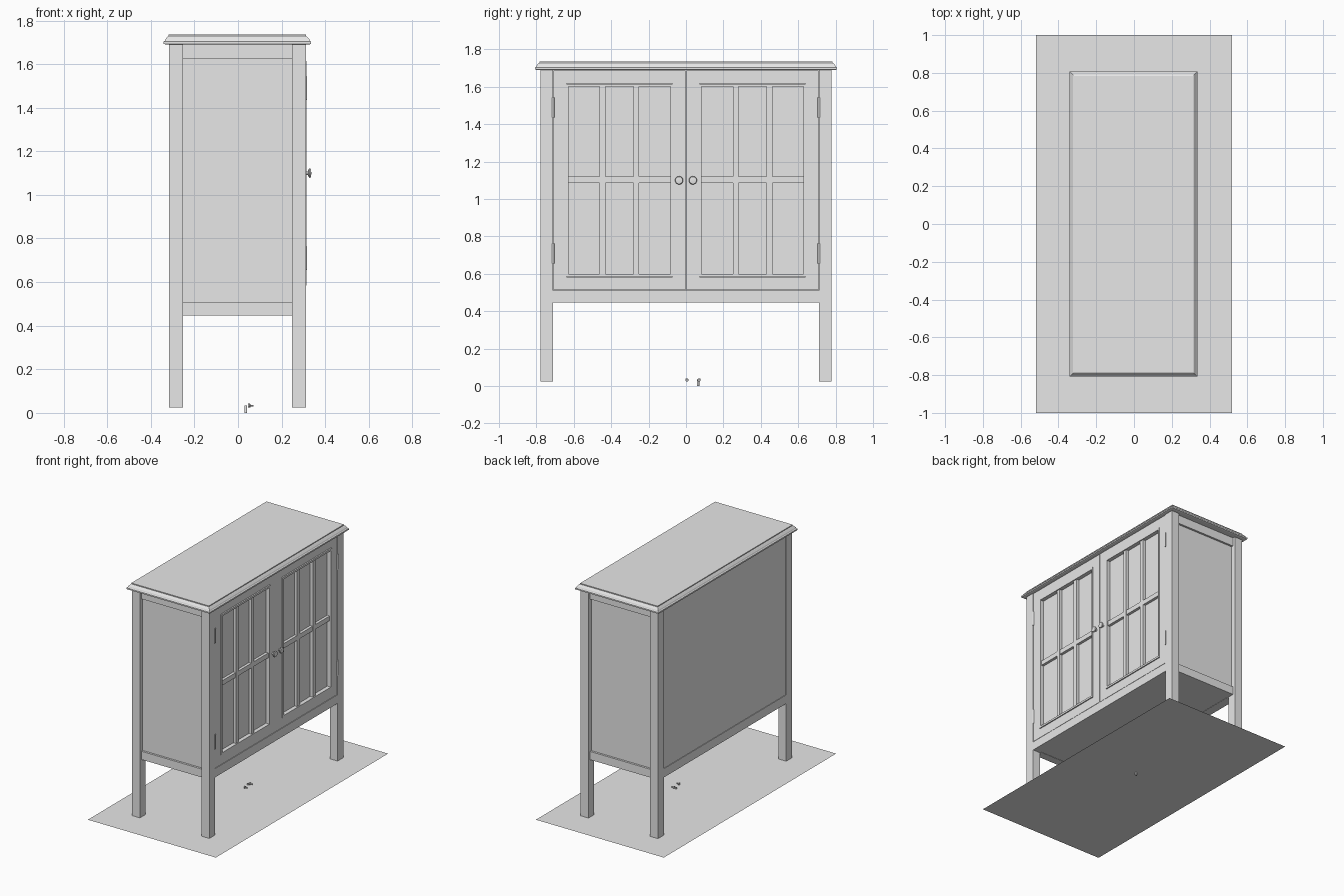
import bpy, bmesh, math
from mathutils import Matrix, Vector

old = bpy.data.objects.get("Cube")
if old:
    bpy.data.objects.remove(old, do_unlink=True)

grey = bpy.data.materials.new("plain grey")
grey.use_nodes = True
grey.diffuse_color = (0.8, 0.8, 0.8, 1)
grey.node_tree.nodes["Principled BSDF"].inputs["Base Color"].default_value = (0.8, 0.8, 0.8, 1)


def finish(name, bm, smooth=False):
    bmesh.ops.recalc_face_normals(bm, faces=bm.faces)
    mesh = bpy.data.meshes.new(name)
    bm.to_mesh(mesh)
    bm.free()
    mesh.materials.append(grey)
    ob = bpy.data.objects.new(name, mesh)
    bpy.context.collection.objects.link(ob)
    if smooth:
        bpy.ops.object.select_all(action="DESELECT")
        ob.select_set(True)
        bpy.context.view_layer.objects.active = ob
        bpy.ops.object.shade_smooth_by_angle(angle=math.radians(40))
    return ob


def add_box(bm, x, y, z):
    """Add a box from (low, high) pairs, in any order."""
    spans = [sorted(p) for p in (x, y, z)]
    size = [b - a for a, b in spans]
    mid = Vector([(a + b) / 2 for a, b in spans])
    bmesh.ops.create_cube(bm, size=1, matrix=Matrix.Translation(mid) @ Matrix.Diagonal((*size, 1)))


def boxes(name, parts):
    bm = bmesh.new()
    for part in parts:
        add_box(bm, *part)
    return finish(name, bm)


def lathe(name, profile, place, axis):
    """Turn (distance, radius) points round an axis starting at place."""
    bm = bmesh.new()
    verts = [bm.verts.new((r, 0, d)) for d, r in profile]
    edges = [bm.edges.new(pair) for pair in zip(verts, verts[1:])]
    bmesh.ops.spin(bm, geom=verts + edges, axis=(0, 0, 1), cent=(0, 0, 0),
                   angle=math.tau, steps=24)
    bmesh.ops.remove_doubles(bm, verts=bm.verts, dist=0.0001)
    turn = Vector((0, 0, 1)).rotation_difference(Vector(axis)).to_matrix().to_4x4()
    bmesh.ops.transform(bm, matrix=Matrix.Translation(place) @ turn, verts=bm.verts)
    return finish(name, bm, smooth=True)


BACK, FRONT = -0.317, 0.312      # outer faces of the legs
SIDE, INNER = 0.778, 0.711       # outer and inner leg faces
FLOOR, BASE, SILL, TOP = 0.024, 0.446, 0.51, 1.69

# Ground sheet
bm = bmesh.new()
bmesh.ops.create_grid(bm, x_segments=1, y_segments=1, size=1,
                      matrix=Matrix.Translation((0, 0, FLOOR)) @ Matrix.Diagonal((0.52, 1, 1, 1)))
finish("ground_sheet", bm)

# Carcass: side panels, back and the flat panes behind the doors
boxes("carcass", [((BACK + 0.006, 0.285), (-0.745, 0.745), (BASE + 0.002, TOP))])

# Legs
for s, side in ((-1, "right"), (1, "left")):
    for x, end in (((BACK, BACK + 0.064), "back"), ((FRONT - 0.064, FRONT), "front")):
        boxes(f"{side}_{end}_leg", [(x, (s * INNER, s * SIDE), (FLOOR, TOP))])
    # Side rails
    rail = ((BACK + 0.02, FRONT - 0.02), (s * 0.7, s * 0.76))
    boxes(f"{side}_side_rails", [(*rail, (BASE, SILL - 0.003)), (*rail, (1.626, TOP))])

# Front and back lower rails
boxes("front_rail", [((0.25, FRONT - 0.002), (-INNER, INNER), (BASE, SILL))])
boxes("back_rail", [((BACK + 0.002, -0.25), (-INNER, INNER), (BASE, SILL))])

# Moulded top: stacked rectangles joined by side faces
bm = bmesh.new()
rings = []
for inset, z in ((0.01, TOP), (0, TOP + 0.003), (0, 1.703), (0.006, 1.707),
                 (0.009, 1.714), (0.019, 1.726), (0.024, 1.728), (0.024, 1.735)):
    hx, hy = 0.339 - inset, 0.808 - inset
    rings.append([bm.verts.new((a * hx - 0.003, b * hy, z))
                  for a, b in ((-1, -1), (1, -1), (1, 1), (-1, 1))])
for low, high in zip(rings, rings[1:]):
    for i in range(4):
        j = (i + 1) % 4
        bm.faces.new((low[i], low[j], high[j], high[i]))
bm.faces.new(rings[0])
bm.faces.new(rings[-1])
finish("moulded_top", bm)


def frame(x, y0, y1, z0, z1, w):
    """Four bars of width w round a rectangle."""
    return [(x, (y0, y0 + w), (z0, z1)), (x, (y1 - w, y1), (z0, z1)),
            (x, (y0 + w, y1 - w), (z0, z0 + w)), (x, (y0 + w, y1 - w), (z1 - w, z1))]


# Doors
KNOB = [(0, 0.009), (0.012, 0.008), (0.014, 0.018), (0.02, 0.022), (0.025, 0.019), (0.028, 0)]
for s, side in ((-1, "right"), (1, "left")):
    y0, y1 = sorted((s * 0.002, s * (INNER - 0.003)))
    boxes(f"{side}_door_frame", frame((0.27, 0.309), y0, y1, SILL + 0.003, TOP - 0.002, 0.069))
    m0, m1 = sorted((s * 0.069, s * 0.643))
    boxes(f"{side}_door_bead", frame((0.27, 0.314), m0, m1, 0.585, 1.615, 0.014))
    bars = [((0.27, 0.306), (s * a, s * (a + 0.031)), (0.59, 1.61)) for a in (0.25, 0.431)]
    bars.append(((0.27, 0.305), (s * 0.08, s * 0.635), (1.085, 1.12)))
    boxes(f"{side}_door_glazing_bars", bars)
    lathe(f"{side}_knob", KNOB, (0.309, s * 0.037, 1.1), (1, 0, 0))
    # Hinge barrels
    for z, level in ((0.655, "lower"), (1.435, "upper")):
        lathe(f"{side}_{level}_hinge", [(0, 0), (0, 0.007), (0.108, 0.007), (0.108, 0)],
              (0.309, s * INNER, z), (0, 0, 1))

# Small loose fittings on the ground
SCREW = [(0, 0), (0, 0.009), (0.006, 0.009), (0.007, 0.004), (0.022, 0.004), (0.022, 0)]
lathe("loose_pin", [(0, 0), (0, 0.006), (0.034, 0.006), (0.034, 0)], (0.036, 0.065, 0), (0, 0, 1))
lathe("loose_screw_a", SCREW, (0.045, 0.07, 0.033), (1, 0, 0))
lathe("loose_screw_b", SCREW, (0.05, 0.005, 0.033), (1, 0, 0))
